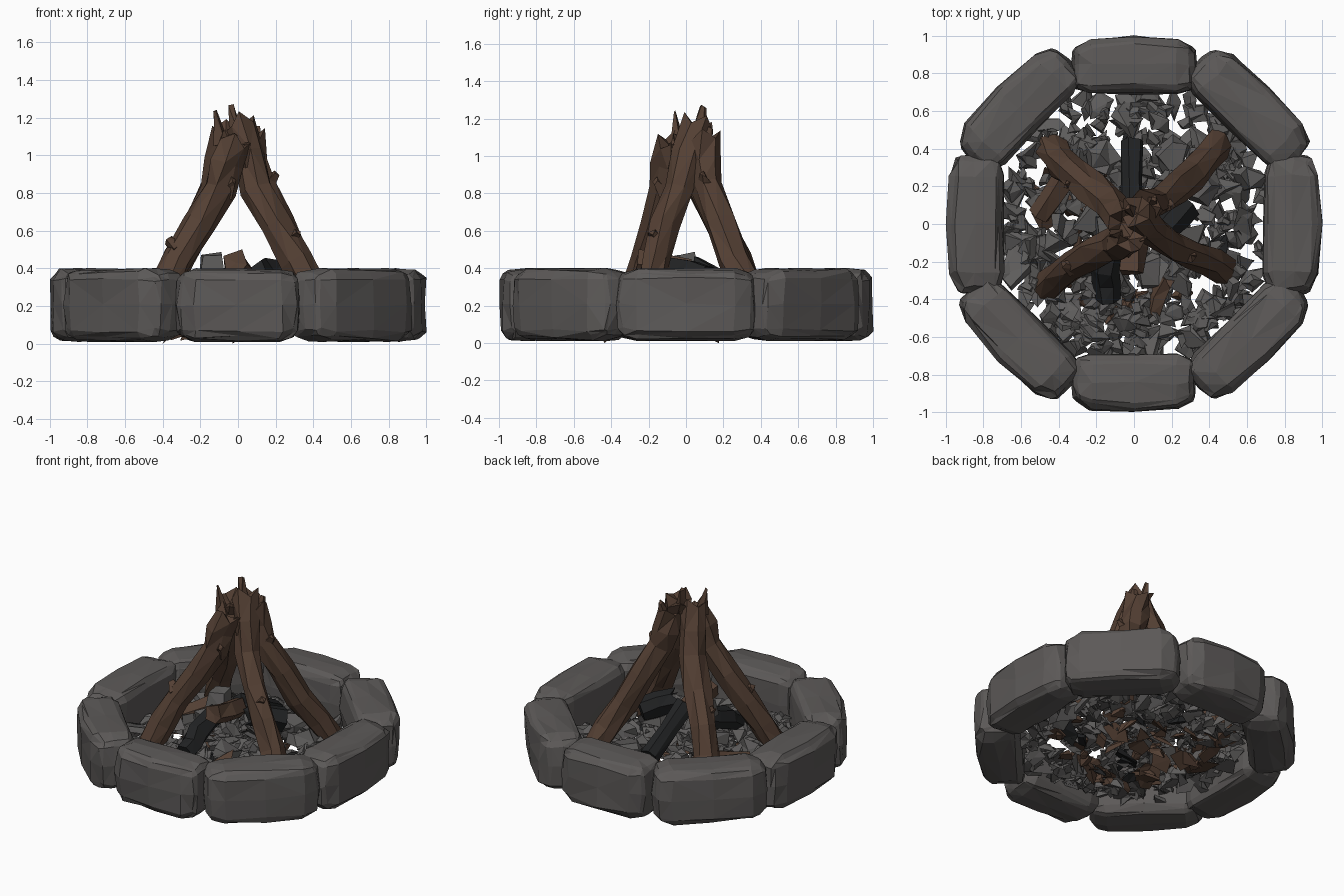
import bpy, bmesh, math, random
from mathutils import Vector, Matrix, Euler

rng = random.Random(11)
if "Cube" in bpy.data.objects:
    bpy.data.objects.remove(bpy.data.objects["Cube"], do_unlink=True)


def material(name, r, g, b):
    m = bpy.data.materials.new(name)
    m.use_nodes = True
    m.diffuse_color = (r, g, b, 1)
    m.node_tree.nodes["Principled BSDF"].inputs["Base Color"].default_value = (r, g, b, 1)
    return m


STONE = material("stone grey", 0.107, 0.1, 0.097)
GRAVEL = material("gravel grey", 0.112, 0.108, 0.106)
WOOD = material("bark brown", 0.089, 0.051, 0.034)
COAL = material("charcoal black", 0.016, 0.017, 0.018)


def finish(bm, name, mat):
    bmesh.ops.recalc_face_normals(bm, faces=bm.faces)
    mesh = bpy.data.meshes.new(name)
    bm.to_mesh(mesh)
    bm.free()
    mesh.materials.append(mat)
    obj = bpy.data.objects.new(name, mesh)
    bpy.context.collection.objects.link(obj)
    return obj


def wobble(amount):
    return Vector([rng.uniform(-amount, amount) for _ in range(3)])


# Ring stones: rounded boxes with a bowed outer face
def stone(name, angle, length, distance):
    bm = bmesh.new()
    bmesh.ops.create_cube(bm, size=2)
    bmesh.ops.subdivide_edges(bm, edges=bm.edges[:], cuts=3, use_grid_fill=True)
    half = Vector((length / 2, 0.155, 0.196))
    rounding = 0.09
    for v in bm.verts:
        u = [math.copysign(abs(c) ** 0.5, c) for c in v.co]
        p = Vector([a * b for a, b in zip(u, half)])
        core = Vector([max(-h + rounding, min(h - rounding, c)) for c, h in zip(p, half)])
        if (p - core).length > 1e-6:
            p = core + (p - core).normalized() * rounding
        if p.y > 0:
            p.y -= 0.035 * u[0] ** 2
        p.x *= 1 - 0.05 * u[2] ** 2
        v.co = p + wobble(0.009)
        v.co.z = max(-half.z, min(half.z, v.co.z))
    bmesh.ops.triangulate(bm, faces=bm.faces[:])
    obj = finish(bm, name, STONE)
    obj.location = (distance * math.cos(angle), distance * math.sin(angle), 0.206)
    obj.rotation_euler.z = angle - math.pi / 2


for i in range(8):
    size = 0.76 if i % 4 == 0 else 0.67 if i % 2 == 0 else 0.75
    stone(f"ring_stone_{i + 1}", i * math.pi / 4, size, 0.87 if i % 2 else 0.845)


# Pointed splinter or knot, from a base point towards a direction
def spike(bm, base, direction, r1, r2, depth):
    d = Vector(direction).normalized()
    mat = Matrix.Translation(Vector(base) + d * depth / 2) @ d.to_track_quat("Z", "Y").to_matrix().to_4x4()
    new = bmesh.ops.create_cone(bm, cap_ends=True, segments=4, radius1=r1, radius2=r2,
                                depth=depth, matrix=mat)
    for v in new["verts"]:
        v.co += wobble(0.01)


# Rough log swept along a path, with a splintered far end
def log(name, path, radius, mat, sides=7, jag=0.03, rough=0.012, knots=()):
    bm = bmesh.new()
    pts = [Vector(p) for p in path]
    line = [pts[0]]
    for a, b in zip(pts, pts[1:]):
        line += [(a + b) / 2 + wobble(rough), b]
    rings = []
    for i, p in enumerate(line):
        d = (line[min(i + 1, len(line) - 1)] - line[max(i - 1, 0)]).normalized()
        q = d.to_track_quat("Z", "Y")
        ring = []
        for k in range(sides):
            a = math.tau * k / sides + rng.uniform(-0.15, 0.15)
            r = radius * rng.uniform(0.84, 1.16)
            slide = 0
            if i == len(line) - 1:
                slide = jag * (1 if k % 2 else -0.8) * rng.uniform(0.5, 1.3)
            ring.append(bm.verts.new(p + q @ Vector((r * math.cos(a), r * math.sin(a), slide))))
        rings.append(ring)
    for lo, hi in zip(rings, rings[1:]):
        for k in range(sides):
            n = (k + 1) % sides
            bm.faces.new((lo[k], lo[n], hi[n], hi[k]))
    bm.faces.new(rings[0])
    tip = bm.verts.new(line[-1] - d * jag)
    for k in range(sides):
        bm.faces.new((rings[-1][k], rings[-1][(k + 1) % sides], tip))
    for base, direction, r1, r2, depth in knots:
        spike(bm, base, direction, r1, r2, depth)
    bmesh.ops.triangulate(bm, faces=bm.faces[:])
    finish(bm, name, mat)


# Four leaning logs
log("leaning_log_back_left",
    [(-0.44, 0.4, 0.12), (-0.325, 0.265, 0.44), (-0.12, 0.095, 0.82), (-0.06, 0.0, 1.13)],
    0.085, WOOD, knots=[((-0.31, 0.24, 0.5), (-0.5, -0.4, 0.5), 0.05, 0.02, 0.09),
                        ((-0.09, -0.04, 1.06), (-0.2, -0.1, 1), 0.045, 0.012, 0.18)])
log("leaning_log_back_right",
    [(0.45, 0.42, 0.12), (0.305, 0.255, 0.44), (0.11, 0.11, 0.84), (0.06, 0.1, 1.11)],
    0.085, WOOD, knots=[((0.15, 0.11, 0.84), (0.5, -0.2, 0.5), 0.05, 0.02, 0.09),
                        ((0.09, 0.11, 1.04), (0.15, 0.2, 1), 0.04, 0.01, 0.11)])
log("leaning_log_front_left",
    [(-0.46, -0.34, 0.12), (-0.325, -0.22, 0.44), (-0.1, -0.105, 0.82), (-0.02, -0.08, 1.08)],
    0.085, WOOD, knots=[((-0.31, -0.23, 0.5), (-0.7, 0.3, 0.6), 0.05, 0.02, 0.08),
                        ((-0.06, -0.1, 0.8), (0.3, -0.5, 0.5), 0.05, 0.02, 0.1)])
log("leaning_log_front_right",
    [(0.48, -0.24, 0.12), (0.31, -0.16, 0.44), (0.1, -0.04, 0.82), (0.01, 0.06, 1.18)],
    0.083, WOOD, knots=[((0.25, -0.14, 0.54), (0.6, -0.3, 0.5), 0.06, 0.02, 0.1),
                        ((0.05, -0.03, 0.96), (-0.1, -0.5, 0.9), 0.05, 0.015, 0.12),
                        ((-0.01, 0.07, 1.1), (-0.1, 0.15, 1), 0.045, 0.02, 0.17)])

# Charred and unburnt pieces in the middle
log("charred_log_back", [(-0.01, 0.43, 0.2), (-0.01, 0.03, 0.41)], 0.062, COAL, jag=0.015, rough=0.004)
log("charred_log_front", [(-0.14, -0.4, 0.17), (-0.15, -0.24, 0.26), (-0.1, 0.0, 0.36)], 0.07, COAL, sides=6)
log("charred_log_right", [(0.28, 0.11, 0.34), (0.13, -0.06, 0.39)], 0.08, COAL, sides=6)
log("kindling_centre", [(0.0, 0.02, 0.38), (-0.01, -0.26, 0.43)], 0.068, WOOD, sides=5, jag=0.005, rough=0.004)
log("kindling_left", [(-0.5, 0.04, 0.16), (-0.35, 0.26, 0.22)], 0.065, WOOD, sides=5)
log("kindling_front", [(0.1, -0.47, 0.13), (0.17, -0.3, 0.19)], 0.05, WOOD, sides=5)


# Angular chip: a stretched, tilted, uneven prism
def chip(bm, centre, radius, thickness, stretch, tilt, yaw):
    turn = Euler((rng.uniform(-tilt, tilt), rng.uniform(-tilt, tilt), yaw)).to_matrix().to_4x4()
    mat = Matrix.Translation(centre) @ turn @ Matrix.Diagonal((stretch, 1, 1, 1))
    new = bmesh.ops.create_cone(bm, cap_ends=True, segments=rng.randint(3, 5), radius1=radius,
                                radius2=radius * rng.uniform(0.4, 0.9), depth=thickness, matrix=mat)
    for v in new["verts"]:
        v.co += wobble(radius * 0.25)


def scatter(name, mat, count, reach, low, high, mound):
    bm = bmesh.new()
    for _ in range(count):
        r = reach * math.sqrt(rng.random())
        a = rng.uniform(0, math.tau)
        z = rng.uniform(low, high) + mound * (1 - r / reach)
        chip(bm, (r * math.cos(a), r * math.sin(a), z), rng.uniform(0.03, 0.075),
             rng.uniform(0.015, 0.04), rng.uniform(1, 2), 0.7, rng.uniform(0, math.tau))
    bmesh.ops.triangulate(bm, faces=bm.faces[:])
    finish(bm, name, mat)


scatter("gravel_bed", GRAVEL, 400, 0.73, 0.09, 0.16, 0.05)
scatter("bark_chips", WOOD, 45, 0.5, 0.08, 0.1, 0)
scatter("coal_chips", COAL, 8, 0.45, 0.08, 0.1, 0)

# Larger stone slabs lying on the gravel, one resting against the logs
bm = bmesh.new()
for x, y, z, yaw in [(0.28, -0.08, 0.2, 0.7), (0.36, 0.2, 0.2, 0.9), (-0.43, -0.1, 0.18, 0.4),
                     (0.1, -0.26, 0.2, 1.2), (-0.17, 0.34, 0.2, 2.2), (0.2, 0.36, 0.19, 1.4),
                     (-0.22, 0.02, 0.26, 0.3)]:
    chip(bm, (x, y, z), 0.085, 0.06, 1.4, 0.3, yaw)
chip(bm, (-0.14, -0.01, 0.42), 0.075, 0.11, 1, 0.3, 1)
bmesh.ops.triangulate(bm, faces=bm.faces[:])
finish(bm, "gravel_slabs", GRAVEL)
